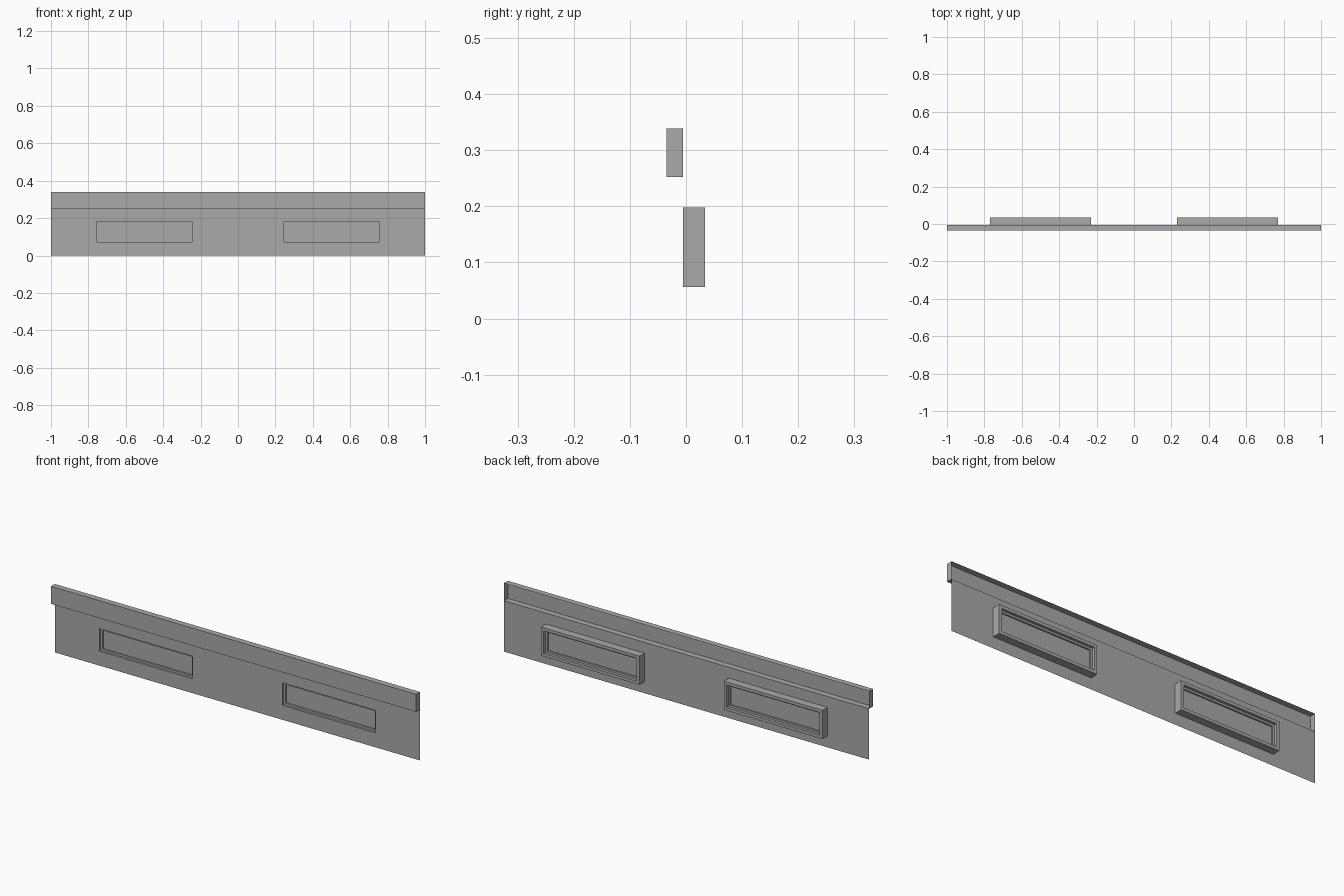
import bpy, bmesh

if "Cube" in bpy.data.objects:
    bpy.data.objects.remove(bpy.data.objects["Cube"])

grey = bpy.data.materials.new("plain_grey")
grey.use_nodes = True
grey.diffuse_color = (0.4, 0.4, 0.4, 1)
grey.node_tree.nodes["Principled BSDF"].inputs["Base Color"].default_value = (0.4, 0.4, 0.4, 1)

WALL_Y, BACK_Y, BAND_Y = -0.005, 0.034, -0.035
WALL_TOP, TOP = 0.252, 0.339
X0, X1, Z0, Z1 = 0.231, 0.771, 0.056, 0.198   # window opening


def finish(name, bm):
    bmesh.ops.remove_doubles(bm, verts=bm.verts, dist=1e-5)
    mesh = bpy.data.meshes.new(name)
    bm.to_mesh(mesh)
    bm.free()
    mesh.materials.append(grey)
    obj = bpy.data.objects.new(name, mesh)
    bpy.context.collection.objects.link(obj)
    return obj


def face(bm, points):
    return bm.faces.new([bm.verts.new(p) for p in points])


def rect(x0, x1, z0, z1, y):
    return [(x0, y, z0), (x1, y, z0), (x1, y, z1), (x0, y, z1)]


# Wall sheet with two window openings
bm = bmesh.new()
xs = [-1, -X1, -X0, X0, X1, 1]
zs = [0, Z0, Z1, WALL_TOP]
for i in range(5):
    for k in range(3):
        if not (k == 1 and i in (1, 3)):
            face(bm, rect(xs[i], xs[i + 1], zs[k], zs[k + 1], WALL_Y))
finish("wall_panel", bm)

# Top band: a hollow box open at the back
bm = bmesh.new()
front = rect(-1, 1, WALL_TOP, TOP, BAND_Y)
back = rect(-1, 1, WALL_TOP, TOP, WALL_Y)
face(bm, front)
for i in range(4):
    j = (i + 1) % 4
    face(bm, [front[j], front[i], back[i], back[j]])
finish("top_band", bm)


# Window frames: stepped profile (inset, depth) swept round the opening
profile = [(0.025, 0.012), (0.025, 0.020), (0.015, 0.020), (0.015, BACK_Y), (0, BACK_Y),
           (0, WALL_Y), (0.015, WALL_Y), (0.015, 0.005), (0.025, 0.005), (0.025, 0.012)]
for side, sign in (("right", -1), ("left", 1)):
    x0, x1 = sorted((sign * X0, sign * X1))
    loops = [rect(x0 + d, x1 - d, Z0 + d, Z1 - d, y) for d, y in profile]
    bm = bmesh.new()
    for a, b in zip(loops, loops[1:]):
        for i in range(4):
            j = (i + 1) % 4
            face(bm, [a[i], a[j], b[j], b[i]])
    bmesh.ops.remove_doubles(bm, verts=bm.verts, dist=1e-5)
    bmesh.ops.recalc_face_normals(bm, faces=bm.faces)
    finish(side + "_window_frame", bm)
    bm = bmesh.new()
    face(bm, loops[0])
    finish(side + "_window_pane", bm)
